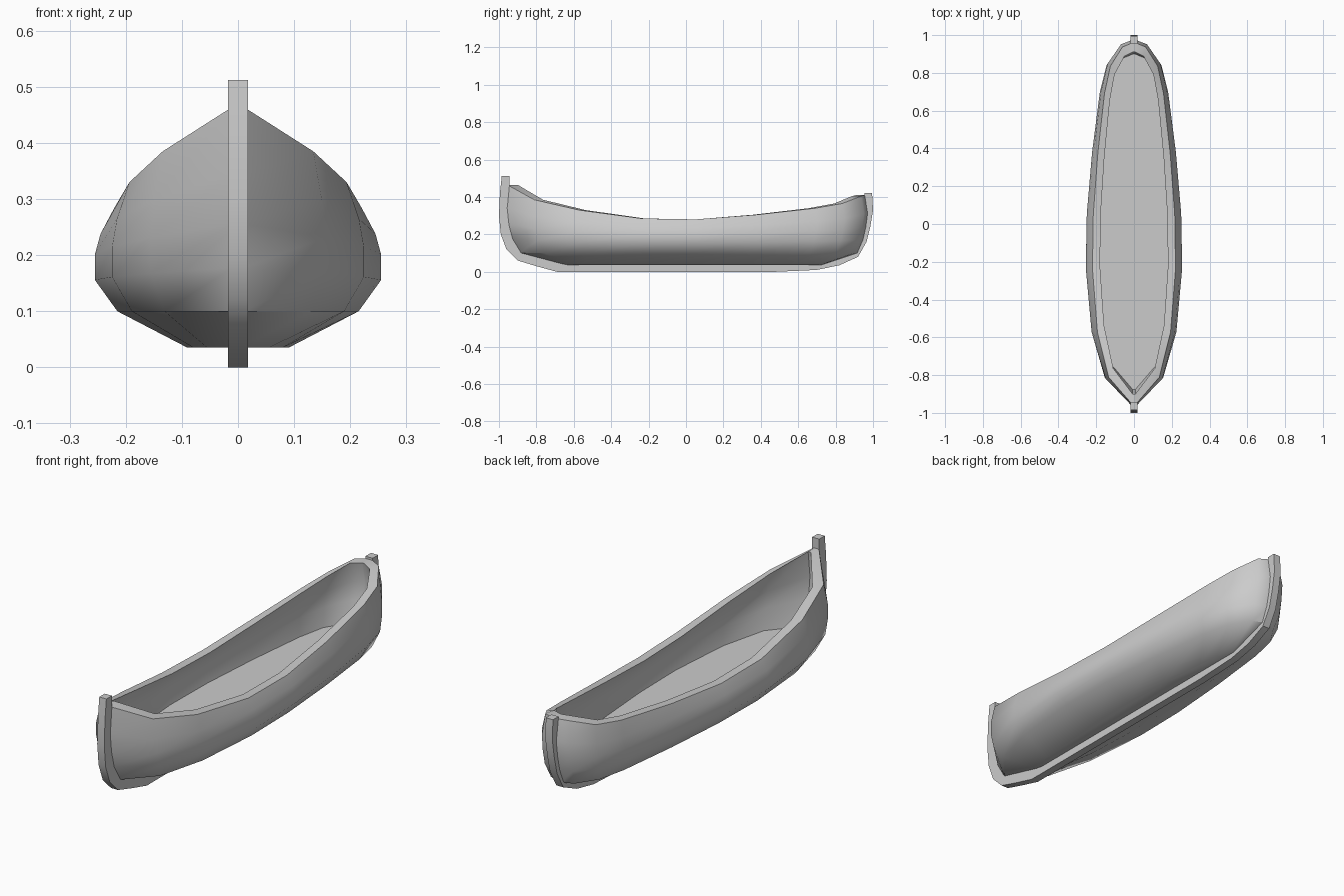
import bpy
import bmesh
import math

cube = bpy.data.objects.get("Cube")
if cube:
    bpy.data.objects.remove(cube)

grey = bpy.data.materials.new("weathered grey")
grey.use_nodes = True
grey.diffuse_color = (0.6, 0.6, 0.6, 1)
grey.node_tree.nodes["Principled BSDF"].inputs["Base Color"].default_value = (0.6, 0.6, 0.6, 1)

# Half outline of the hull: position along it (0 bow, 1 stern), share of full width, rim height
STATIONS = [(0, 0.04, 0.465), (0.075, 0.61, 0.385), (0.2, 0.88, 0.33), (0.375, 1, 0.285),
            (0.525, 0.98, 0.28), (0.695, 0.87, 0.305), (0.86, 0.71, 0.34),
            (0.935, 0.57, 0.365), (0.988, 0.28, 0.405), (1, 0.03, 0.41)]
LOW = 0.28


def finish(bm, name, angle):
    bmesh.ops.recalc_face_normals(bm, faces=bm.faces)
    mesh = bpy.data.meshes.new(name)
    bm.to_mesh(mesh)
    bm.free()
    mesh.materials.append(grey)
    obj = bpy.data.objects.new(name, mesh)
    bpy.context.collection.objects.link(obj)
    bpy.ops.object.select_all(action='DESELECT')
    obj.select_set(True)
    bpy.context.view_layer.objects.active = obj
    bpy.ops.object.shade_smooth_by_angle(angle=math.radians(angle))
    return obj


def ring(bm, half_width, bow, stern, z, sheer):
    """One closed waterline; sheer tells how far it follows the curve of the rim."""
    side = [(half_width * w, bow + (stern - bow) * t, z + sheer * (rim - LOW))
            for t, w, rim in STATIONS]
    mirrored = [(-x, y, h) for x, y, h in reversed(side)]
    return [bm.verts.new(p) for p in side + mirrored]


def bridge(bm, a, b):
    n = len(a)
    for i in range(n):
        j = (i + 1) % n
        bm.faces.new((a[i], a[j], b[j], b[i]))


# Hull: outer skin upwards, flat rim, inner skin down to the floor
bm = bmesh.new()
ROWS = [(0.09, -0.65, 0.73, 0.035, 0),
        (0.215, -0.89, 0.92, 0.10, 0),
        (0.255, -0.935, 0.95, 0.155, 0.12),
        (0.255, -0.955, 0.965, 0.20, 0.3),
        (0.245, -0.965, 0.975, 0.235, 0.6),
        (0.22, -0.955, 0.96, LOW, 1),
        (0.18, -0.90, 0.91, LOW, 1),
        (0.21, -0.915, 0.93, 0.235, 0.6),
        (0.215, -0.905, 0.92, 0.19, 0.3),
        (0.20, -0.875, 0.90, 0.13, 0)]
rings = [ring(bm, *row) for row in ROWS]
for lower, upper in zip(rings, rings[1:]):
    bridge(bm, lower, upper)
bm.faces.new(rings[0])
bm.faces.new(rings[-1])
finish(bm, "hull", 40)

# Keel with bow and stern posts: pairs of outer and inner profile points
KEEL = [((-0.985, 0.512), (-0.945, 0.512)), ((-0.995, 0.42), (-0.945, 0.42)),
        ((-1, 0.3), (-0.945, 0.32)), ((-0.99, 0.2), (-0.93, 0.22)),
        ((-0.96, 0.12), (-0.905, 0.15)), ((-0.9, 0.06), (-0.87, 0.11)),
        ((-0.8, 0.03), (-0.77, 0.08)), ((-0.69, 0), (-0.64, 0.045)),
        ((0.48, 0), (0.48, 0.045)), ((0.7, 0.01), (0.72, 0.045)),
        ((0.82, 0.035), (0.81, 0.08)), ((0.92, 0.08), (0.89, 0.11)),
        ((0.965, 0.16), (0.925, 0.16)), ((0.985, 0.24), (0.945, 0.24)),
        ((1, 0.33), (0.955, 0.33)), ((0.995, 0.42), (0.955, 0.42))]
HALF = 0.018
bm = bmesh.new()
sections = []
for outer, inner in KEEL:
    corners = [(-HALF, *outer), (HALF, *outer), (HALF, *inner), (-HALF, *inner)]
    sections.append([bm.verts.new(c) for c in corners])
for a, b in zip(sections, sections[1:]):
    bridge(bm, a, b)
bm.faces.new(sections[0])
bm.faces.new(sections[-1])
finish(bm, "keel_and_posts", 30)
